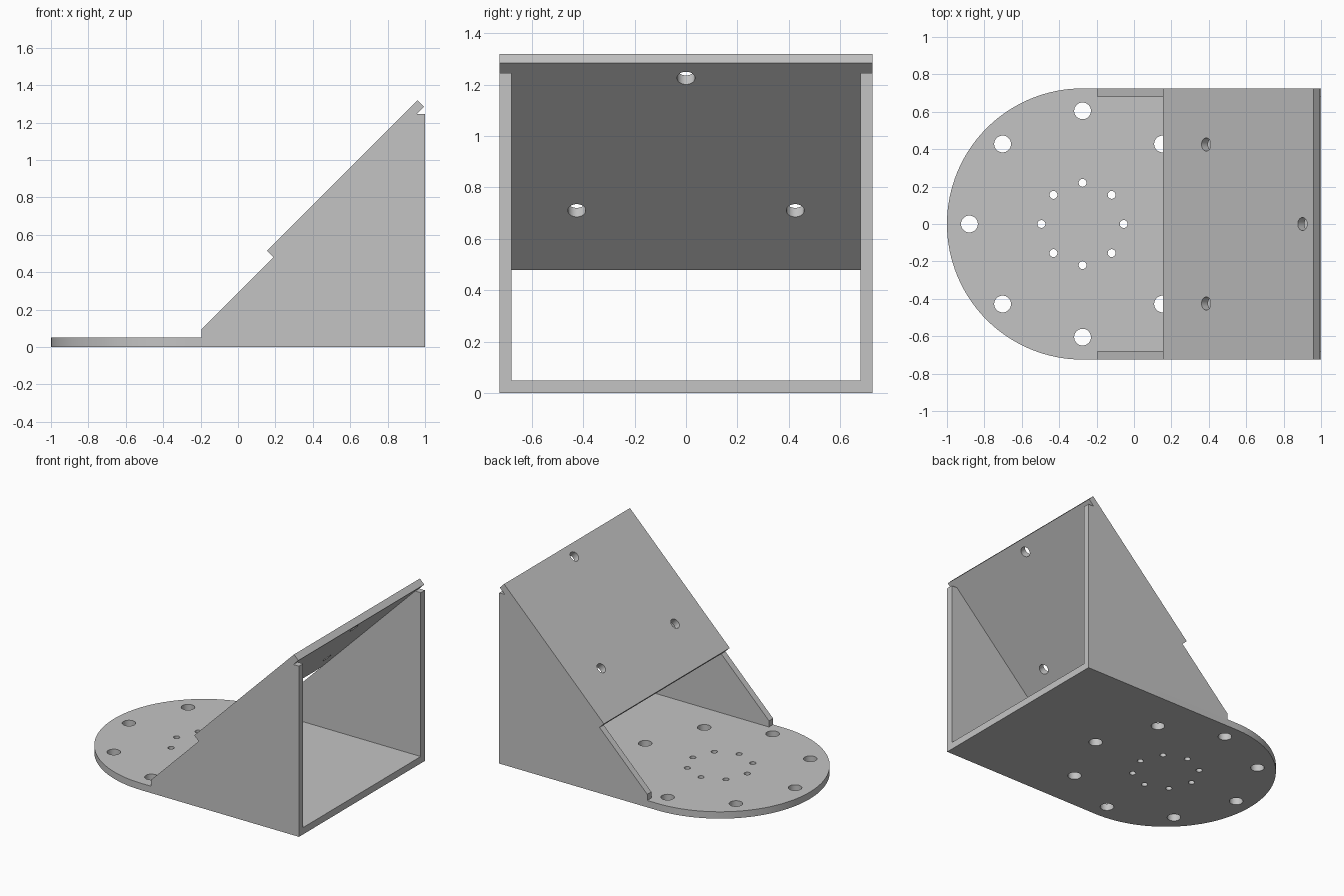
import bpy
import bmesh
from math import cos, sin, pi, radians
from mathutils import Matrix, Vector

cube = bpy.data.objects.get("Cube")
if cube:
    bpy.data.objects.remove(cube, do_unlink=True)

HALF_W = 0.725      # half width, also the radius of the rounded end
WALL = 0.047        # side wall thickness
BASE_T = 0.05       # base thickness
CX = -0.275         # centre of the rounded end

grey = bpy.data.materials.new("plain_grey")
grey.use_nodes = True
colour = (0.55, 0.55, 0.55, 1.0)
grey.diffuse_color = colour
grey.node_tree.nodes["Principled BSDF"].inputs["Base Color"].default_value = colour


def make_object(name, bm):
    bmesh.ops.recalc_face_normals(bm, faces=bm.faces[:])
    mesh = bpy.data.meshes.new(name)
    bm.to_mesh(mesh)
    bm.free()
    mesh.materials.append(grey)
    obj = bpy.data.objects.new(name, mesh)
    bpy.context.collection.objects.link(obj)
    return obj


def prism(name, points, offset):
    """Extrude a flat outline along the offset."""
    bm = bmesh.new()
    face = bm.faces.new([bm.verts.new(p) for p in points])
    result = bmesh.ops.extrude_face_region(bm, geom=[face], use_keep_orig=True)
    moved = [v for v in result["geom"] if isinstance(v, bmesh.types.BMVert)]
    bmesh.ops.translate(bm, verts=moved, vec=Vector(offset))
    return make_object(name, bm)


def drill(obj, holes, axis):
    """Cut round holes, given as (centre, radius), along the axis."""
    bm = bmesh.new()
    turn = Vector((0, 0, 1)).rotation_difference(Vector(axis)).to_matrix().to_4x4()
    for centre, r in holes:
        bmesh.ops.create_cone(bm, cap_ends=True, segments=32, radius1=r, radius2=r,
                              depth=0.2, matrix=Matrix.Translation(centre) @ turn)
    cutter = make_object("hole_cutter", bm)
    cutter.hide_render = True
    mod = obj.modifiers.new("holes", "BOOLEAN")
    mod.operation = "DIFFERENCE"
    mod.solver = "EXACT"
    mod.object = cutter
    select(obj)
    bpy.ops.object.modifier_apply(modifier=mod.name)
    bpy.data.objects.remove(cutter, do_unlink=True)


def select(obj):
    bpy.ops.object.select_all(action="DESELECT")
    obj.select_set(True)
    bpy.context.view_layer.objects.active = obj


# Base plate with one rounded end and two rings of holes
SEG = 64
outline = [(CX - HALF_W * sin(pi * i / SEG), HALF_W * cos(pi * i / SEG), 0)
           for i in range(SEG + 1)]
outline += [(1, -HALF_W, 0), (1, HALF_W, 0)]
base = prism("base_plate", outline, (0, 0, BASE_T))
rings = [(0.605, 0.045), (0.22, 0.021)]
drill(base, [(Vector((CX + d * cos(k * pi / 4), d * sin(k * pi / 4), 0)), r)
             for d, r in rings for k in range(8)], (0, 0, 1))

# Side walls with a sloped top edge
wall_profile = [(-0.195, BASE_T), (-0.195, 0.095), (0.955, 1.245), (1, 1.245), (1, BASE_T)]
for name, side in (("left_wall", -1), ("right_wall", 1)):
    # the front of the model is its -y side
    prism(name, [(x, side * HALF_W, z) for x, z in wall_profile], (0, -side * WALL, 0))

# Sloped mounting plate with three holes
plate_profile = [(0.19, 0.48), (0.155, 0.515), (0.96, 1.32), (0.995, 1.285)]
plate = prism("sloped_plate", [(x, -HALF_W, z) for x, z in plate_profile],
              (0, 2 * HALF_W, 0))
drill(plate, [(Vector((x, y, x + 0.325)), 0.035)
              for x, y in ((0.403, -0.425), (0.403, 0.425), (0.918, 0))], (-1, 0, 1))

# Round surfaces smooth, corners sharp
for obj in (base, plate):
    select(obj)
    bpy.ops.object.shade_smooth_by_angle(angle=radians(30))
